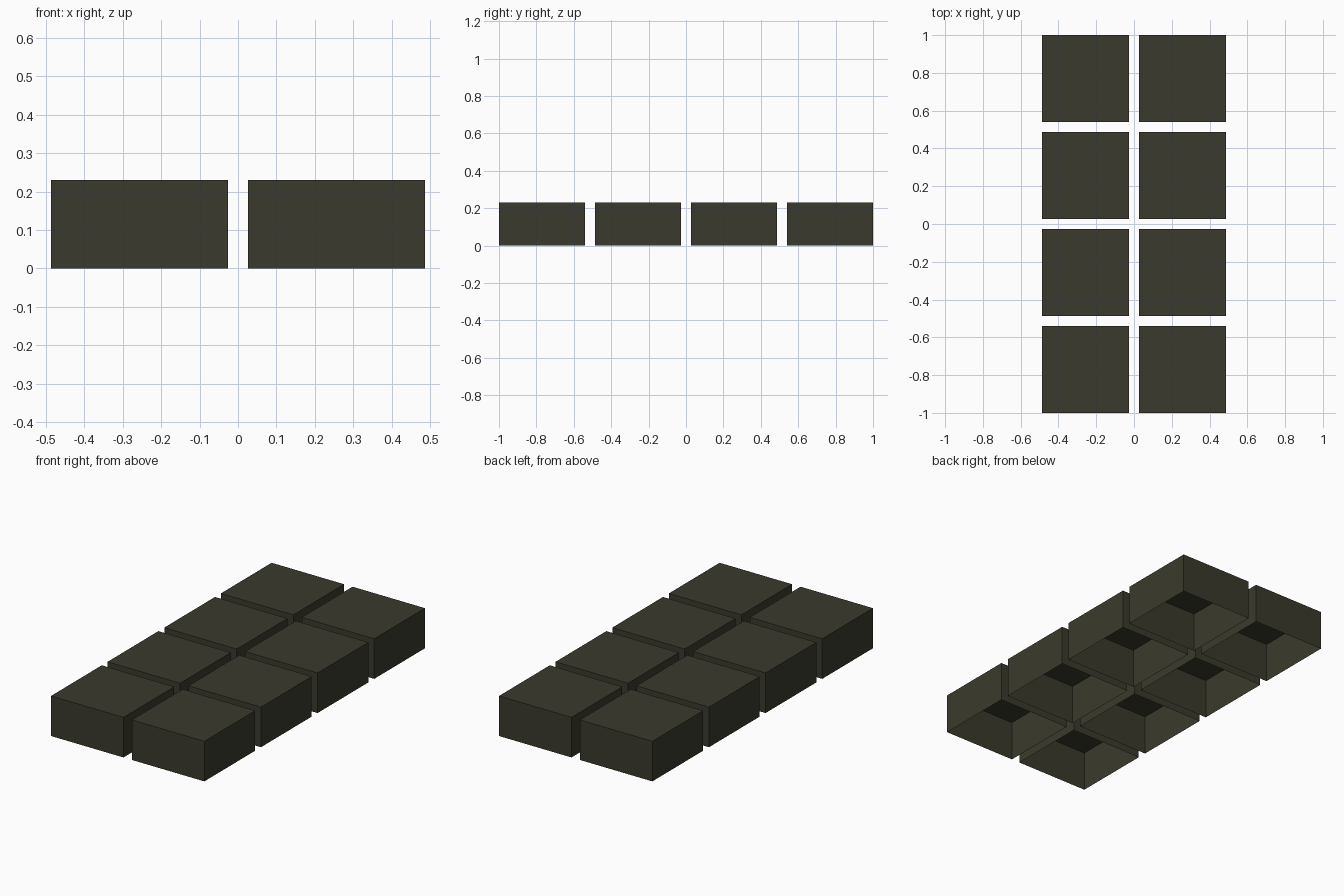
import bpy
import bmesh

if "Cube" in bpy.data.objects:
    bpy.data.objects.remove(bpy.data.objects["Cube"])

SIZE, HEIGHT, PITCH = 0.46, 0.23, 0.5133

mat = bpy.data.materials.new("dark olive brown")
mat.diffuse_color = (0.044, 0.042, 0.026, 1.0)
mat.use_nodes = True
mat.node_tree.nodes["Principled BSDF"].inputs["Base Color"].default_value = mat.diffuse_color


def open_block_mesh():
    """Box shell with no floor, origin at the base centre."""
    bm = bmesh.new()
    bmesh.ops.create_cube(bm, size=1.0)
    bmesh.ops.translate(bm, verts=bm.verts, vec=(0, 0, 0.5))
    bmesh.ops.scale(bm, verts=bm.verts, vec=(SIZE, SIZE, HEIGHT))
    floor = [f for f in bm.faces if f.normal.z < -0.5]
    bmesh.ops.delete(bm, geom=floor, context='FACES_ONLY')
    mesh = bpy.data.meshes.new("block")
    bm.to_mesh(mesh)
    bm.free()
    mesh.materials.append(mat)
    return mesh


# 2 x 4 grid of hollow blocks sharing one mesh
block = open_block_mesh()
for row in range(4):
    for col in range(2):
        obj = bpy.data.objects.new(f"block_row{row + 1}_column{col + 1}", block)
        obj.location = ((col - 0.5) * PITCH, (row - 1.5) * PITCH, 0)
        bpy.context.collection.objects.link(obj)
